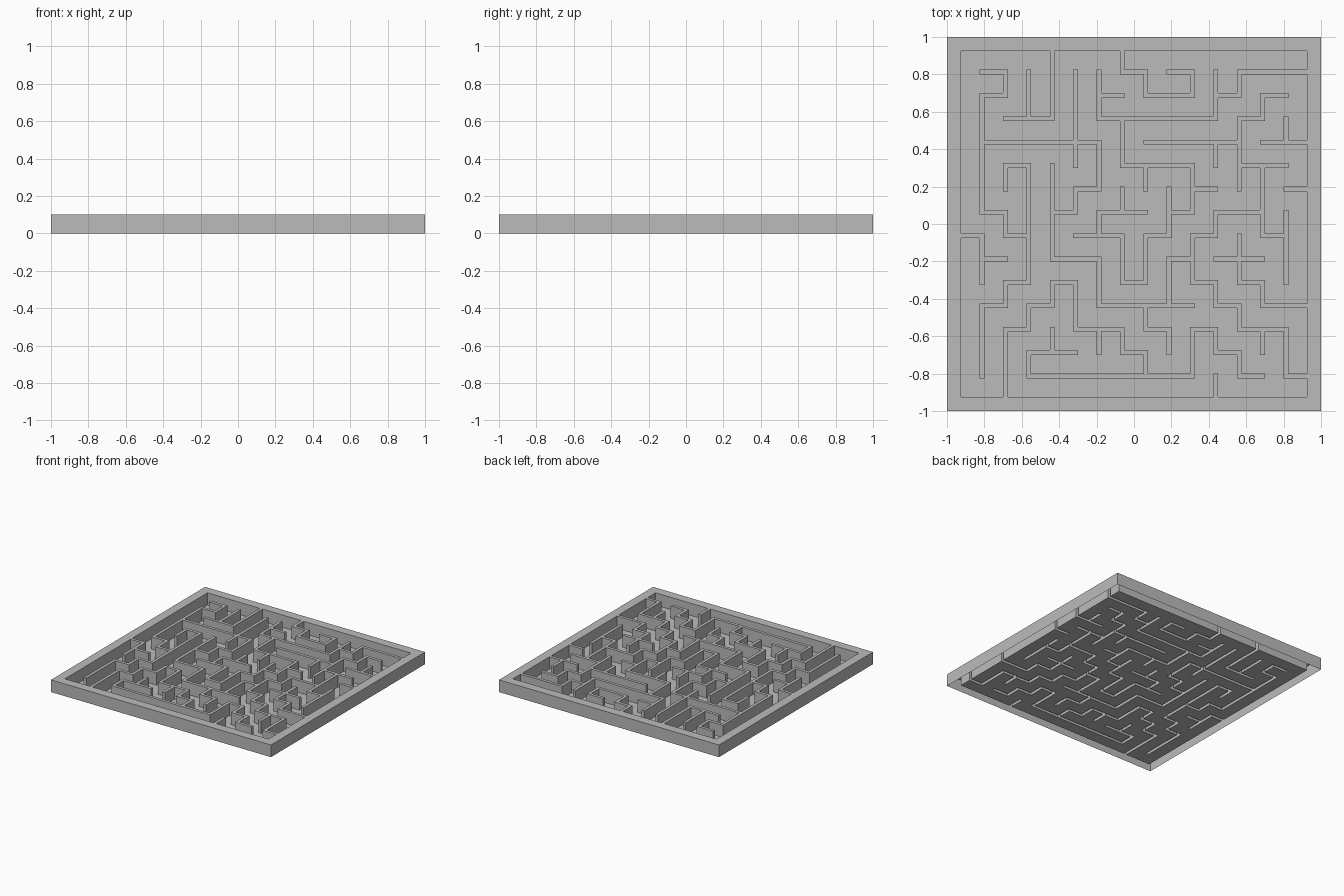
import bpy, bmesh

if "Cube" in bpy.data.objects:
    bpy.data.objects.remove(bpy.data.objects["Cube"])

H = 0.1          # wall height
PITCH = 0.125    # spacing of maze lines
T = 0.0125       # half wall thickness

# Wall runs per maze line, line 0 = outer rim, positions 0..15
# horizontal: row counted from the back, runs in columns
HORIZ = {
    1: "1-2 7-8 9-10 12-15", 2: "1-2 6-7 8-10 11-12 13-14",
    3: "2-4 6-11 12-13", 4: "1-6 8-12 13-15", 5: "2-3 7-10 12-14",
    6: "5-6 10-11 14-15", 7: "1-2 4-5 6-8 9-10 11-13",
    8: "0-1 2-3 5-7 8-9 10-11 13-14", 9: "1-2 4-6 9-10 11-13",
    10: "2-3 4-5 7-8 10-11 12-13", 11: "1-2 3-4 6-10 11-12 13-15",
    12: "2-3 5-7 8-9 10-11 12-14", 13: "3-5 7-8 11-12",
    14: "3-10 12-13 14-15",
}
# vertical: column counted from the left, runs in rows
VERT = {
    1: "2-7 8-10 11-14", 2: "1-2 5-6 7-8 10-11 12-15",
    3: "1-3 5-10 11-12 13-14", 4: "0-3 5-9 10-11 12-13",
    5: "1-5 6-7 10-12", 6: "1-3 4-6 7-8 9-11 12-13",
    7: "0-1 3-5 6-7 8-10 12-13", 8: "1-2 5-6 8-10 11-12 13-14",
    9: "6-8 9-11 12-13", 10: "1-2 5-7 8-10 12-14",
    11: "1-3 4-5 7-8 10-11 12-13 14-15",
    12: "1-2 3-6 8-10 11-12 13-14", 13: "2-3 5-8 10-11 12-13",
    14: "3-4 7-10 12-14",
}


def runs(text):
    return [tuple(int(n) for n in r.split("-")) for r in text.split()]


# Fine grid: even cells are wall lines, odd cells are corridors
N = 31
lines = [-1.0]
for k in range(16):
    c = -0.9375 + PITCH * k
    if k > 0:
        lines.append(c - T)
    if k < 15:
        lines.append(c + T)
lines.append(1.0)

wall = set()
for k in range(N):
    wall |= {(k, 0), (k, N - 1), (0, k), (N - 1, k)}
for j, text in HORIZ.items():
    for a, b in runs(text):
        wall |= {(i, 2 * j) for i in range(2 * a, 2 * b + 1)}
for i, text in VERT.items():
    for a, b in runs(text):
        wall |= {(2 * i, j) for j in range(2 * a, 2 * b + 1)}

bm = bmesh.new()
cache = {}


def vert(i, j, z):
    if (i, j, z) not in cache:
        cache[(i, j, z)] = bm.verts.new((lines[i], -lines[j], z))
    return cache[(i, j, z)]


def riser(a, b):
    # vertical wall face between grid points a and b
    bm.faces.new([vert(*a, 0), vert(*b, 0), vert(*b, H), vert(*a, H)])


# Wall tops, corridor floors and every wall side; walls stay open underneath
for i in range(N):
    for j in range(N):
        z = H if (i, j) in wall else 0
        bm.faces.new([vert(i, j + 1, z), vert(i + 1, j + 1, z),
                      vert(i + 1, j, z), vert(i, j, z)])
        if not z:
            continue
        sides = (((i, j + 1), (i + 1, j + 1), (i, j + 1)),
                 ((i + 1, j + 1), (i + 1, j), (i + 1, j)),
                 ((i + 1, j), (i, j), (i, j - 1)),
                 ((i, j), (i, j + 1), (i - 1, j)))
        for a, b, neighbour in sides:
            if neighbour not in wall:
                riser(a, b)

mesh = bpy.data.meshes.new("maze_tray")
bm.to_mesh(mesh)
bm.free()
maze = bpy.data.objects.new("maze_tray", mesh)
bpy.context.collection.objects.link(maze)

grey = bpy.data.materials.new("plain grey")
grey.diffuse_color = (0.5, 0.5, 0.5, 1)
grey.use_nodes = True
grey.node_tree.nodes["Principled BSDF"].inputs["Base Color"].default_value = grey.diffuse_color
mesh.materials.append(grey)
